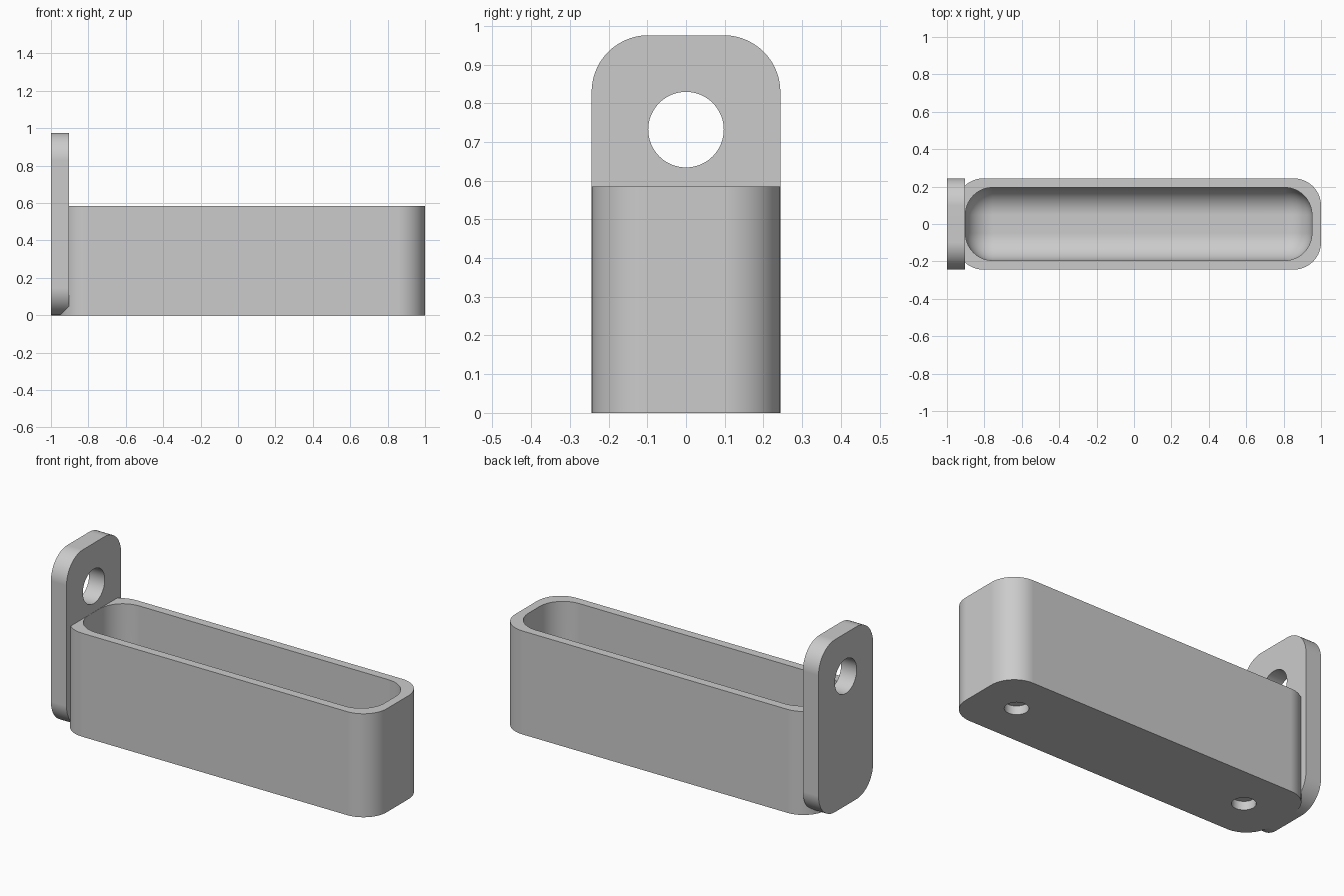
import bpy
import bmesh
import math
from mathutils import Matrix, Vector

cube = bpy.data.objects.get("Cube")
if cube:
    bpy.data.objects.remove(cube, do_unlink=True)

UNIT = 2 / 41            # one wall thickness
HALF_WIDTH = 5 * UNIT
TRAY_HEIGHT = 12 * UNIT
RADIUS = 3 * UNIT
TRAY_LEFT = -1 + UNIT
FLOOR = 2 * UNIT

grey = bpy.data.materials.new("plain grey")
grey.use_nodes = True
colour = (0.6, 0.6, 0.6, 1)
grey.diffuse_color = colour
grey.node_tree.nodes["Principled BSDF"].inputs["Base Color"].default_value = colour


def make_object(name, bm):
    bmesh.ops.recalc_face_normals(bm, faces=bm.faces)
    mesh = bpy.data.meshes.new(name)
    bm.to_mesh(mesh)
    bm.free()
    mesh.materials.append(grey)
    obj = bpy.data.objects.new(name, mesh)
    bpy.context.collection.objects.link(obj)
    return obj


def rounded_box(name, low, high, axis=None):
    """Box with edges along one axis rounded, or all edges if no axis."""
    low, high = Vector(low), Vector(high)
    bm = bmesh.new()
    bmesh.ops.create_cube(bm, size=1)
    bmesh.ops.scale(bm, vec=high - low, verts=bm.verts)
    bmesh.ops.translate(bm, vec=(low + high) / 2, verts=bm.verts)
    edges = [e for e in bm.edges if axis is None
             or abs((e.verts[0].co - e.verts[1].co).normalized()[axis]) > 0.9]
    bmesh.ops.bevel(bm, geom=edges, offset=RADIUS, segments=14,
                    profile=0.5, affect='EDGES')
    return make_object(name, bm)


def cylinder(name, radius, depth, centre, along_x=False):
    bm = bmesh.new()
    turn = Matrix.Rotation(math.pi / 2 if along_x else 0, 4, 'Y')
    bmesh.ops.create_cone(bm, cap_ends=True, segments=64, radius1=radius,
                          radius2=radius, depth=depth,
                          matrix=Matrix.Translation(centre) @ turn)
    return make_object(name, bm)


def combine(target, other, operation):
    mod = target.modifiers.new(operation.lower(), 'BOOLEAN')
    mod.operation = operation
    mod.solver = 'EXACT'
    mod.object = other
    bpy.context.view_layer.objects.active = target
    bpy.ops.object.modifier_apply(modifier=mod.name)
    bpy.data.objects.remove(other, do_unlink=True)


# Tray body with rounded upright corners
tray = rounded_box("tray_with_hanging_plate", (TRAY_LEFT, -HALF_WIDTH, 0),
                   (1, HALF_WIDTH, TRAY_HEIGHT), axis=2)

# Hanging plate at the end
plate = rounded_box("hanging_plate", (-1, -HALF_WIDTH, 0),
                    (-1 + 2 * UNIT, HALF_WIDTH, 20 * UNIT), axis=0)
combine(tray, plate, 'UNION')

# Cavity with rounded floor edges; its rounded top lies above the rim
inner = HALF_WIDTH - UNIT
cavity = rounded_box("cavity", (TRAY_LEFT + UNIT + 0.001, -inner, FLOOR),
                     (1 - UNIT, inner, TRAY_HEIGHT + 2 * RADIUS))
combine(tray, cavity, 'DIFFERENCE')

# Hanging hole
combine(tray, cylinder("hanging_hole", 2 * UNIT, 6 * UNIT,
                       (-1 + UNIT, 0, 15 * UNIT), along_x=True), 'DIFFERENCE')

# Two shallow round recesses under the floor
middle = (TRAY_LEFT + 1) / 2
for side in (-1, 1):
    recess = cylinder("recess", 1.25 * UNIT, 2 * UNIT,
                      (middle + side * 15 * UNIT, 0, 0))
    combine(tray, recess, 'DIFFERENCE')

# Smooth curves with crisp edges
bpy.ops.object.select_all(action='DESELECT')
tray.select_set(True)
bpy.context.view_layer.objects.active = tray
bpy.ops.object.shade_smooth_by_angle(angle=math.radians(30))
weighted = tray.modifiers.new("even_shading", 'WEIGHTED_NORMAL')
weighted.keep_sharp = True
